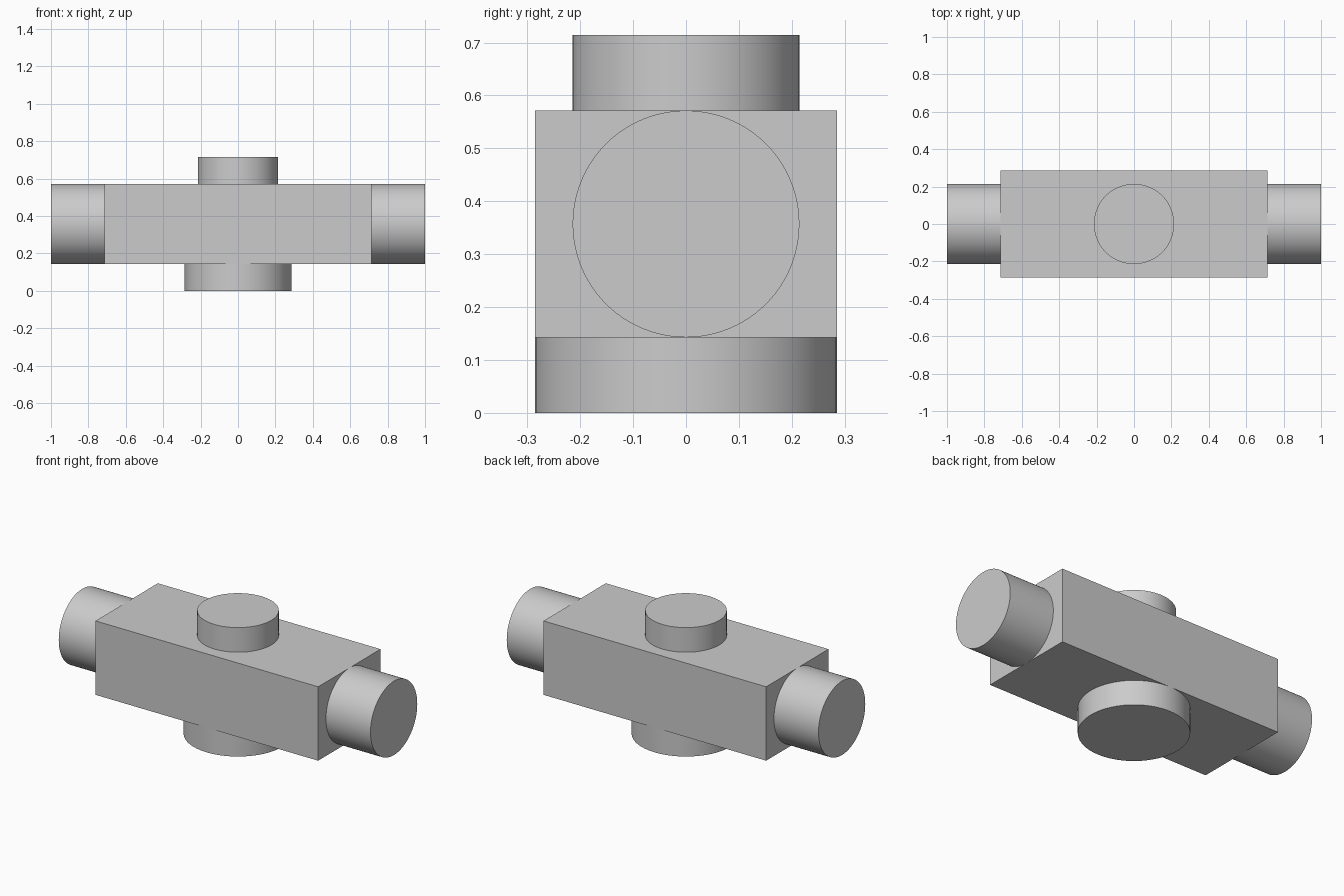
import bpy
import math

cube = bpy.data.objects.get("Cube")
if cube:
    bpy.data.objects.remove(cube, do_unlink=True)

U = 1 / 3.5 / 2          # one seventh of half the overall length
MID = 2.5 * U            # height of the body's centre line

grey = bpy.data.materials.new("light_grey")
grey.use_nodes = True
colour = (0.6, 0.6, 0.6, 1)
grey.diffuse_color = colour
grey.node_tree.nodes["Principled BSDF"].inputs["Base Color"].default_value = colour


def finish(name):
    obj = bpy.context.object
    obj.name = name
    obj.data.materials.append(grey)
    return obj


def port(name, radius, depth, location, tilt=0):
    bpy.ops.mesh.primitive_cylinder_add(
        vertices=96, radius=radius, depth=depth,
        location=location, rotation=(0, tilt, 0))
    bpy.ops.object.shade_smooth_by_angle(angle=math.radians(30))
    return finish(name)


# Rectangular body
bpy.ops.mesh.primitive_cube_add(size=1, location=(0, 0, MID))
body = finish("body")
body.scale = (10 * U, 4 * U, 3 * U)
bpy.ops.object.transform_apply(location=False, rotation=False, scale=True)

# Round ports at both ends
for name, side in (("left_port", 1), ("right_port", -1)):
    port(name, 1.5 * U, 2 * U, (side * 6 * U, 0, MID), side * math.pi / 2)

# Narrow top port and wide bottom port
port("top_port", 1.5 * U, U, (0, 0, 4.5 * U))
port("bottom_port", 2 * U, U, (0, 0, 0.5 * U))
